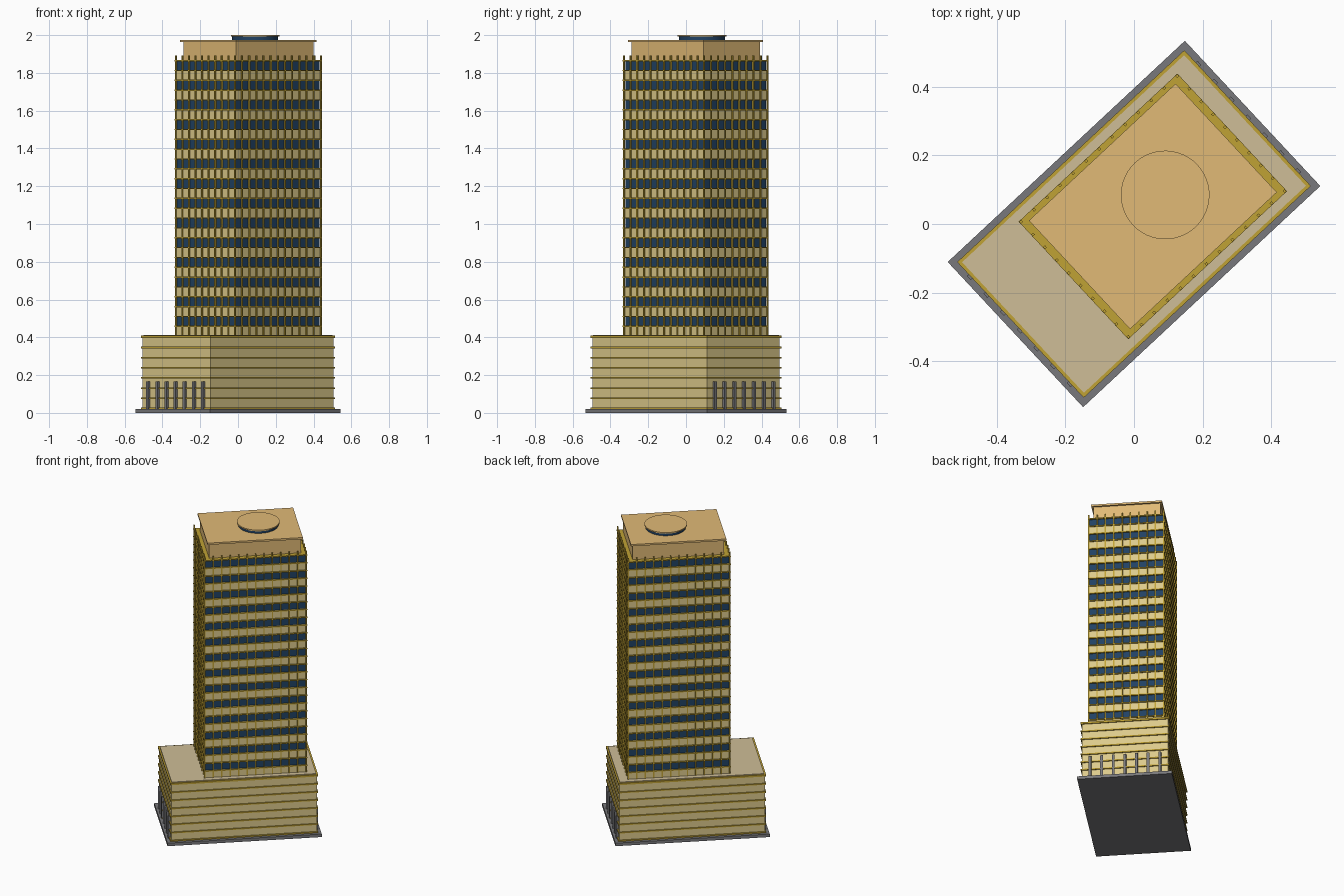
import bpy
import bmesh
from math import radians
from mathutils import Matrix

if "Cube" in bpy.data.objects:
    bpy.data.objects.remove(bpy.data.objects["Cube"], do_unlink=True)

TURN = Matrix.Rotation(radians(43), 4, "Z")  # the plan is turned on the site


def material(name, r, g, b):
    mat = bpy.data.materials.new(name)
    mat.use_nodes = True
    mat.diffuse_color = (r, g, b, 1)
    mat.node_tree.nodes["Principled BSDF"].inputs["Base Color"].default_value = (r, g, b, 1)
    return mat


cream = material("cream panel", 0.72, 0.59, 0.26)
gold = material("gold trim", 0.53, 0.36, 0.035)
tan = material("tan roof", 0.75, 0.49, 0.18)
stone = material("pale stone roof", 0.62, 0.51, 0.31)
grey = material("grey paving", 0.19, 0.19, 0.2)
glass = material("blue glass", 0.015, 0.054, 0.127)


def finish(name, bm, mat):
    bm.transform(TURN)
    mesh = bpy.data.meshes.new(name)
    bm.to_mesh(mesh)
    bm.free()
    mesh.materials.append(mat)
    obj = bpy.data.objects.new(name, mesh)
    bpy.context.collection.objects.link(obj)
    return obj


def boxes(name, mat, items):
    """Each item: centre u, centre v, half length, half width, bottom, top."""
    bm = bmesh.new()
    for u, v, a, b, low, high in items:
        place = Matrix.Translation((u, v, (low + high) / 2))
        size = Matrix.Diagonal((2 * a, 2 * b, high - low, 1))
        bmesh.ops.create_cube(bm, size=1, matrix=place @ size)
    return finish(name, bm, mat)


def disc(name, mat, u, radius, low, high):
    bm = bmesh.new()
    bmesh.ops.create_cone(bm, cap_ends=True, segments=48, radius1=radius, radius2=radius,
                          depth=high - low, matrix=Matrix.Translation((u, 0, (low + high) / 2)))
    obj = finish(name, bm, mat)
    bpy.context.view_layer.objects.active = obj
    obj.select_set(True)
    bpy.ops.object.shade_smooth_by_angle()
    obj.select_set(False)


# Podium: walls, storey ledges, roof and end columns
PL, PW = 0.452, 0.27
boxes("base_plate", grey, [(0, 0, 0.472, 0.289, 0, 0.02)])
boxes("podium_walls", cream, [(0, 0, PL - 0.007, PW - 0.007, 0.02, 0.4)])
step = 0.0537
boxes("podium_ledges", gold,
      [(0, 0, PL, PW, 0.02 + i * step, 0.028 + i * step) for i in range(7)]
      + [(0, 0, PL, PW, 0.397, 0.409)])
boxes("podium_roof", stone, [(0, 0, PL - 0.01, PW - 0.01, 0.4, 0.413)])
boxes("entrance_columns", grey,
      [(end * PL, i * 0.071, 0.007, 0.008, 0.02, 0.165) for end in (-1, 1) for i in range(-3, 4)])

# Tower: alternating panel and glass bands between thin ledges
TU, TL, TW = 0.075, 0.316, 0.234
BOTTOM, TOP, FLOORS = 0.41, 1.868, 14
storey = (TOP - BOTTOM) / FLOORS
half = storey / 2
floors = [BOTTOM + i * storey for i in range(FLOORS)]
boxes("tower_panels", cream, [(TU, 0, TL - 0.007, TW - 0.007, z, z + half) for z in floors])
boxes("tower_windows", glass, [(TU, 0, TL - 0.01, TW - 0.01, z + half, z + storey) for z in floors])
boxes("tower_ledges", gold,
      [(TU, 0, TL, TW, z + k * half - 0.007, z + k * half) for z in floors for k in (1, 2)])

# Vertical mullions on all four sides, rising above the terrace
mullions = []
for count, span, reach, along in ((12, TL, TW, True), (9, TW, TL, False)):
    for i in range(count + 1):
        shift = (span - 0.005) * (2 * i / count - 1)
        for side in (-1, 1):
            out = side * (reach - 0.005)
            u, v = (shift, out) if along else (out, shift)
            mullions.append((TU + u, v, 0.004, 0.004, BOTTOM, 1.892))
boxes("tower_mullions", gold, mullions)

# Penthouse, roof slab and round rooftop pavilion
boxes("penthouse", tan, [(TU, 0, 0.28, 0.205, 1.86, 1.967)])
boxes("penthouse_roof", tan, [(TU, 0, 0.292, 0.216, 1.963, 1.975)])
disc("pavilion_glazing", glass, 0.124, 0.122, 1.973, 1.994)
disc("pavilion_roof", tan, 0.124, 0.129, 1.992, 2.0)
